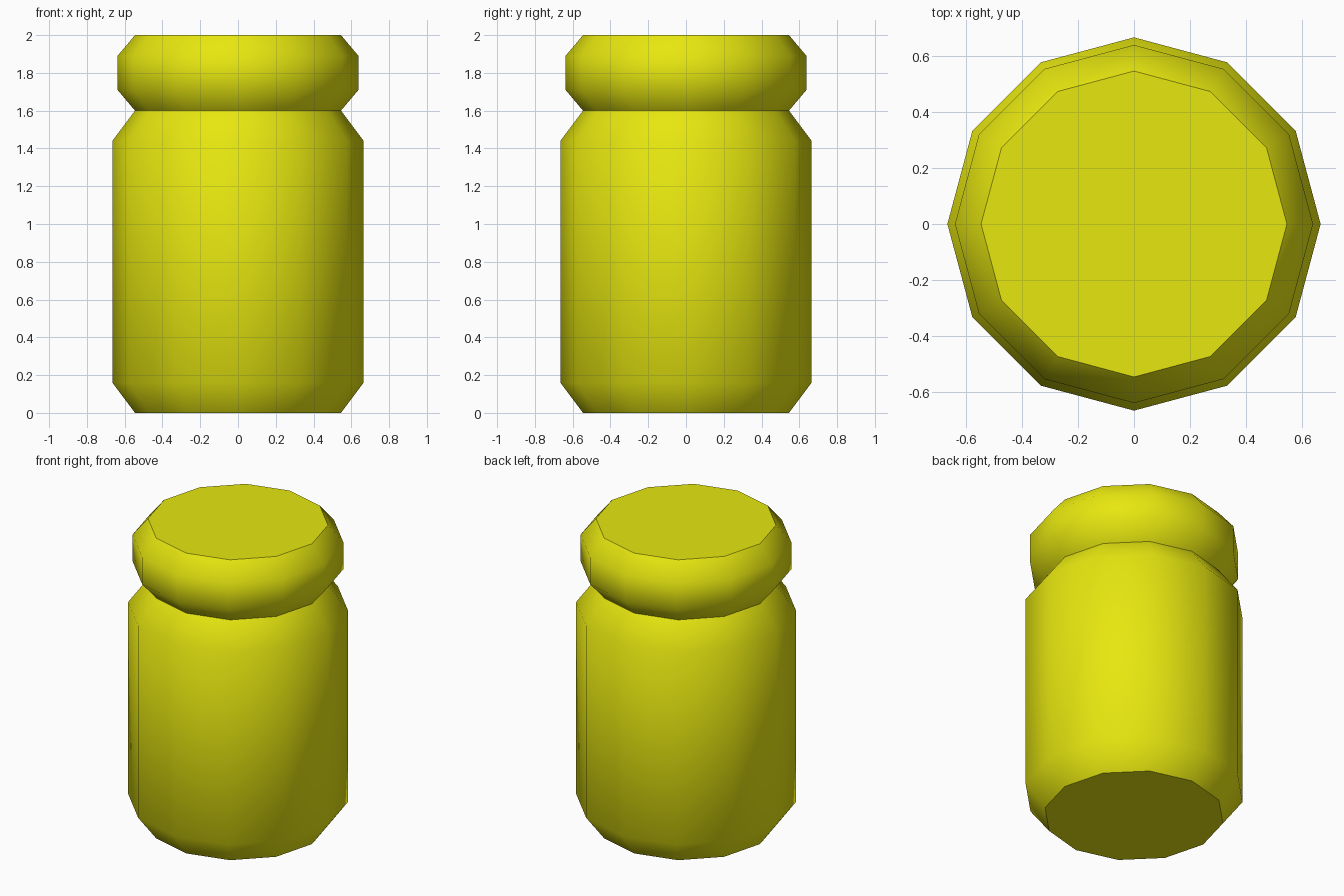
import bpy
import bmesh
from math import cos, sin, tau, radians

SIDES = 12

cube = bpy.data.objects.get("Cube")
if cube:
    bpy.data.objects.remove(cube, do_unlink=True)

# Single yellow colour
yellow = bpy.data.materials.new("yellow")
yellow.use_nodes = True
colour = (0.8, 0.8, 0.005, 1)
yellow.diffuse_color = colour
yellow.node_tree.nodes["Principled BSDF"].inputs["Base Color"].default_value = colour


def turned_part(name, profile):
    """Closed solid turned around z from (radius, height) points, bottom to top."""
    bm = bmesh.new()
    rings = [[bm.verts.new((r * cos(tau * i / SIDES), r * sin(tau * i / SIDES), z))
              for i in range(SIDES)] for r, z in profile]
    for low, high in zip(rings, rings[1:]):
        for i in range(SIDES):
            j = (i + 1) % SIDES
            bm.faces.new((low[i], low[j], high[j], high[i]))
    bm.faces.new(rings[0][::-1])
    bm.faces.new(rings[-1])
    mesh = bpy.data.meshes.new(name)
    bm.to_mesh(mesh)
    bm.free()
    mesh.materials.append(yellow)
    obj = bpy.data.objects.new(name, mesh)
    bpy.context.collection.objects.link(obj)
    # Smooth sides, crisp flat caps
    bpy.ops.object.select_all(action="DESELECT")
    obj.select_set(True)
    bpy.context.view_layer.objects.active = obj
    bpy.ops.object.shade_smooth_by_angle(angle=radians(45))
    return obj


# Jar body with chamfered base and shoulder
turned_part("jar_body", [(0.545, 0), (0.665, 0.16), (0.665, 1.44), (0.545, 1.6)])

# Lid with chamfered rims
turned_part("jar_lid", [(0.545, 1.6), (0.638, 1.71), (0.638, 1.89), (0.545, 2)])
